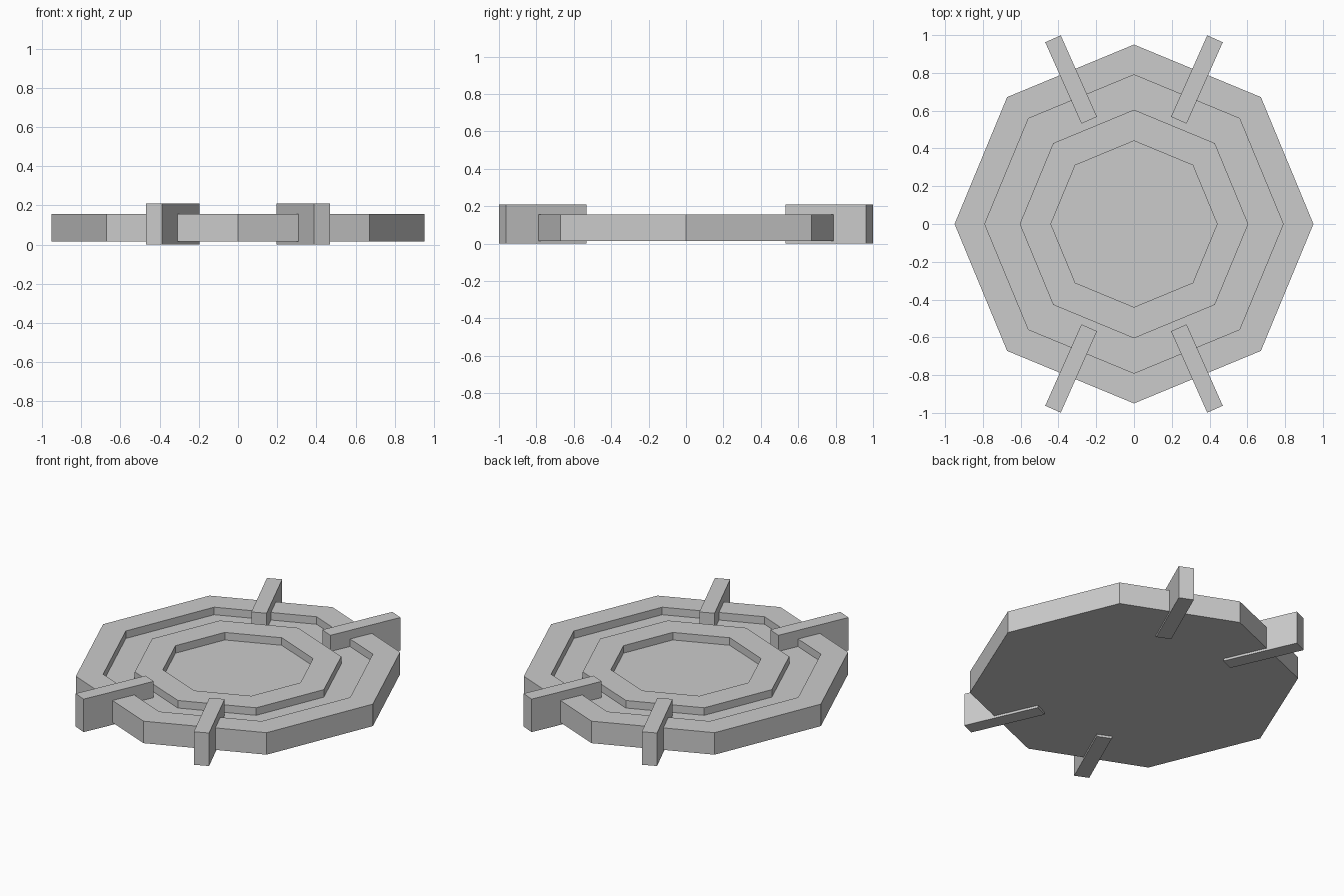
import bpy, bmesh, math

if "Cube" in bpy.data.objects:
    bpy.data.objects.remove(bpy.data.objects["Cube"])

SIDES = 8
Z_LOW, Z_FLOOR, Z_TOP = 0.015, 0.107, 0.155


def lathe(name, profile):
    """Revolve an (r, z) profile around z with eight flat sides."""
    bm = bmesh.new()
    rows = []
    for r, z in profile:
        rows.append([bm.verts.new((r * math.cos(k * math.tau / SIDES),
                                   r * math.sin(k * math.tau / SIDES), z))
                     for k in range(SIDES)])
    for a, b in zip(rows, rows[1:]):
        for k in range(SIDES):
            n = (k + 1) % SIDES
            bm.faces.new((a[k], a[n], b[n], b[k]))
    bmesh.ops.remove_doubles(bm, verts=bm.verts[:], dist=1e-5)
    bmesh.ops.dissolve_limit(bm, angle_limit=0.01, verts=bm.verts[:], edges=bm.edges[:])
    mesh = bpy.data.meshes.new(name)
    bm.to_mesh(mesh)
    bm.free()
    obj = bpy.data.objects.new(name, mesh)
    bpy.context.collection.objects.link(obj)
    return obj


# Tray: underside, outer wall and raised rim
lathe("tray_rim", [(0, Z_LOW), (0.95, Z_LOW), (0.95, Z_TOP), (0.79, Z_TOP), (0.79, Z_FLOOR)])

# Raised inner ring
lathe("inner_ring", [(0.605, Z_FLOOR), (0.605, Z_TOP), (0.44, Z_TOP), (0.44, Z_FLOOR)])

# Light recessed floor
floor = lathe("recessed_floor", [(0.79, Z_FLOOR), (0, Z_FLOOR)])
light = bpy.data.materials.new("light_floor")
light.diffuse_color = (0.8, 0.79, 0.78, 1)
light.use_nodes = True
light.node_tree.nodes["Principled BSDF"].inputs["Base Color"].default_value = light.diffuse_color
floor.data.materials.append(light)

# Four bars clamped across the rim
for sx in (-1, 1):
    for sy in (-1, 1):
        bpy.ops.mesh.primitive_cube_add(size=1, location=(sx * 0.333, sy * 0.765, 0.105),
                                        rotation=(0, 0, sx * sy * math.radians(66)))
        bar = bpy.context.object
        bar.name = ("back" if sy > 0 else "front") + ("_right" if sx > 0 else "_left") + "_bar"
        bar.scale = (0.472, 0.09, 0.21)
